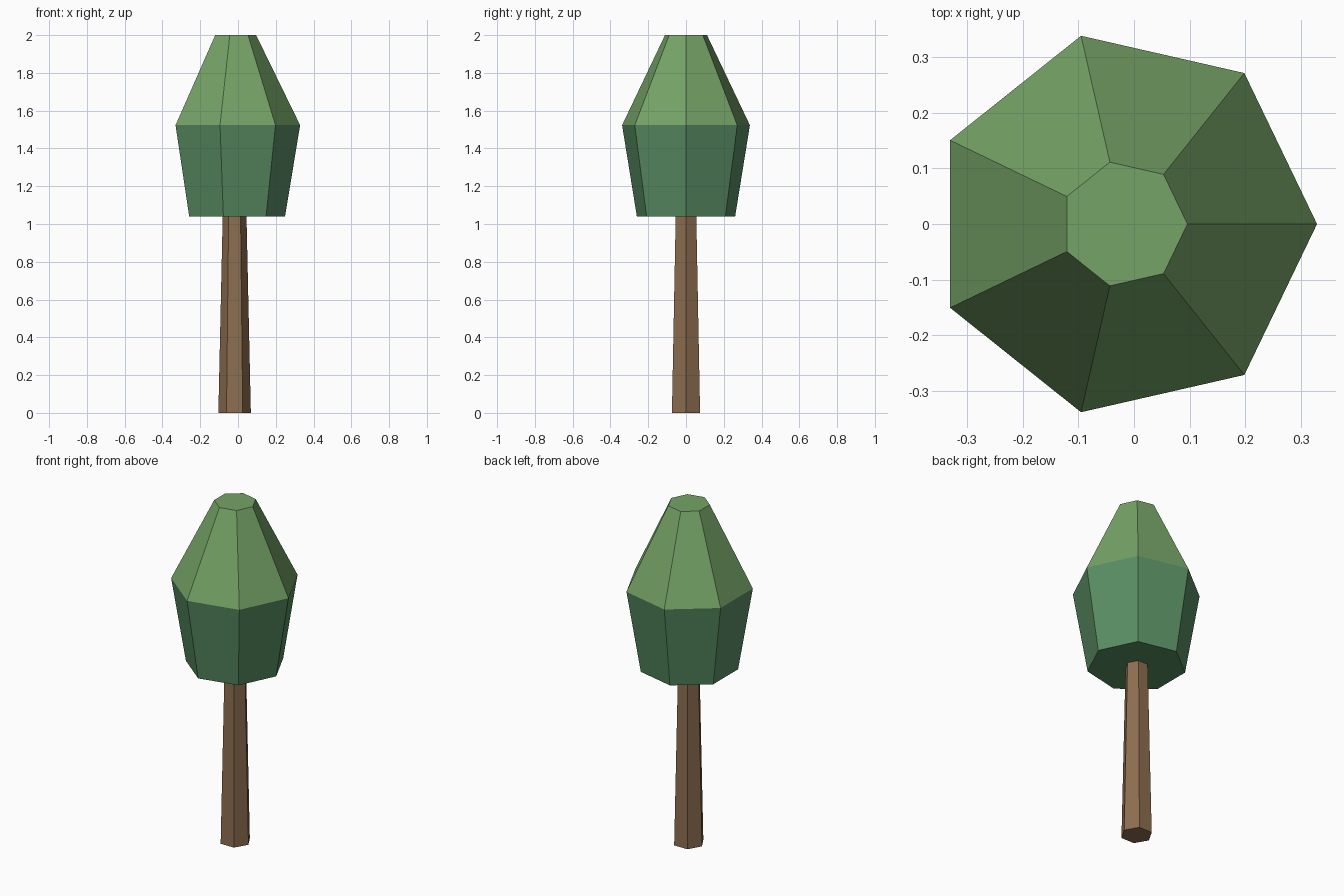
import bpy
import bmesh
from math import cos, sin, tau

cube = bpy.data.objects.get("Cube")
if cube:
    bpy.data.objects.remove(cube, do_unlink=True)

AXIS_X = -0.018


def material(name, colour):
    mat = bpy.data.materials.new(name)
    mat.use_nodes = True
    mat.diffuse_color = (*colour, 1)
    mat.node_tree.nodes["Principled BSDF"].inputs["Base Color"].default_value = (*colour, 1)
    return mat


def faceted_column(name, sides, profile, materials):
    """Loft polygon rings given as (radius, height); one material per band."""
    bm = bmesh.new()
    rings = [[bm.verts.new((AXIS_X + r * cos(tau * i / sides), r * sin(tau * i / sides), z))
              for i in range(sides)] for r, z in profile]
    bm.faces.new(rings[0][::-1])
    bm.faces.new(rings[-1]).material_index = len(materials) - 1
    for band, (low, high) in enumerate(zip(rings, rings[1:])):
        for i in range(sides):
            j = (i + 1) % sides
            face = bm.faces.new((low[i], low[j], high[j], high[i]))
            face.material_index = band
    mesh = bpy.data.meshes.new(name)
    bm.to_mesh(mesh)
    bm.free()
    for mat in materials:
        mesh.materials.append(mat)
    obj = bpy.data.objects.new(name, mesh)
    bpy.context.collection.objects.link(obj)
    return obj


bark = material("bark brown", (0.265, 0.155, 0.08))
dark_leaf = material("dark leaf green", (0.1, 0.27, 0.125))
light_leaf = material("light leaf green", (0.18, 0.37, 0.135))

# Tapered six-sided trunk
faceted_column("trunk", 6, [(0.086, 0), (0.063, 1.042)], [bark])

# Seven-sided crown: dark flaring lower band, light tapering upper band
faceted_column("crown", 7, [(0.267, 1.041), (0.347, 1.523), (0.114, 2)],
               [dark_leaf, light_leaf])
